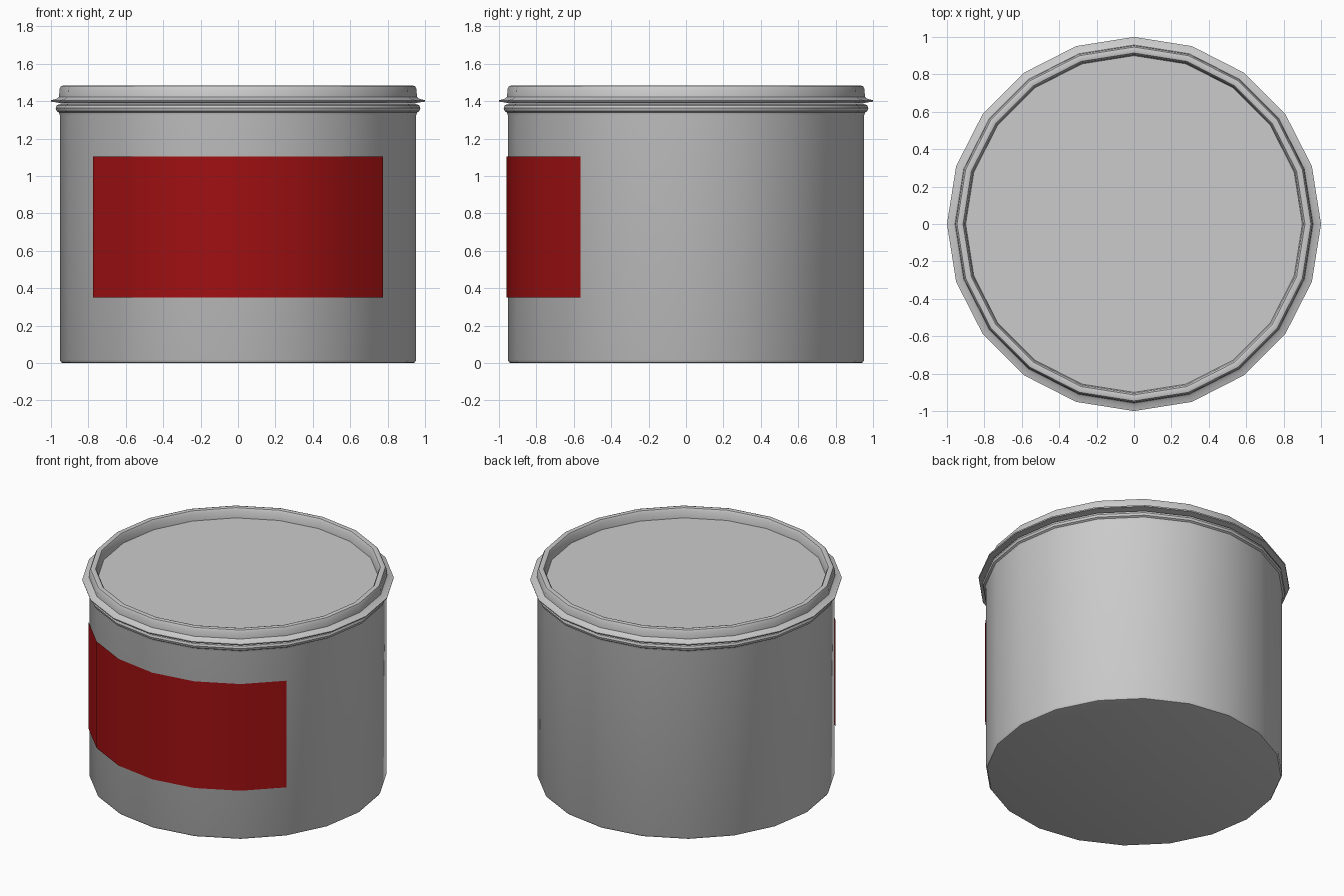
import bpy, bmesh
from math import radians, cos, sin

if "Cube" in bpy.data.objects:
    bpy.data.objects.remove(bpy.data.objects["Cube"])

SIDES = 20


def finish(name, bm, color=None):
    mesh = bpy.data.meshes.new(name)
    bm.to_mesh(mesh)
    bm.free()
    ob = bpy.data.objects.new(name, mesh)
    bpy.context.collection.objects.link(ob)
    if color:
        mat = bpy.data.materials.new(name + "_paint")
        mat.diffuse_color = color
        mat.use_nodes = True
        mat.node_tree.nodes["Principled BSDF"].inputs["Base Color"].default_value = mat.diffuse_color
        mesh.materials.append(mat)
    bpy.ops.object.select_all(action='DESELECT')
    ob.select_set(True)
    bpy.context.view_layer.objects.active = ob
    bpy.ops.object.shade_smooth_by_angle(angle=radians(35))
    return ob


def lathe(name, profile, first=0, steps=SIDES, cap_start=False, cap_end=False, color=None):
    """Revolve an (r, z) profile, bottom to top, in 18 degree steps."""
    bm = bmesh.new()
    closed = steps == SIDES
    cols = steps if closed else steps + 1
    angles = [radians(first + i * 360 / SIDES) for i in range(cols)]
    rings = [[bm.verts.new((r * cos(a), r * sin(a), z)) for a in angles] for r, z in profile]
    for lo, hi in zip(rings, rings[1:]):
        for i in range(steps):
            j = (i + 1) % cols
            bm.faces.new((lo[i], lo[j], hi[j], hi[i]))
    if cap_start:
        bm.faces.new(rings[0][::-1])
    if cap_end:
        bm.faces.new(rings[-1])
    return finish(name, bm, color)


# Can body: closed base, softened foot, straight wall, rolled bead
lathe("can_body", [
    (0.935, 0.005), (0.945, 0.008), (0.953, 0.022), (0.953, 1.33),
    (0.958, 1.345), (0.970, 1.352), (0.975, 1.368), (0.970, 1.383),
    (0.950, 1.390)], cap_start=True)

# Lid: thin flange, raised rounded rim, recessed panel
lathe("lid", [
    (0.940, 1.392), (0.965, 1.398), (0.998, 1.402), (1.000, 1.410),
    (0.970, 1.418), (0.957, 1.428), (0.954, 1.470), (0.946, 1.486),
    (0.930, 1.490), (0.914, 1.486), (0.905, 1.470), (0.900, 1.420)], cap_end=True)

# Front label: six facets wrapped just proud of the wall
lathe("label", [(0.959, 0.355), (0.959, 1.11)], first=-144, steps=6,
      color=(0.35, 0.005, 0.006, 1))

# Set the can on the ground
for ob in bpy.data.objects:
    ob.location.z = -0.005
